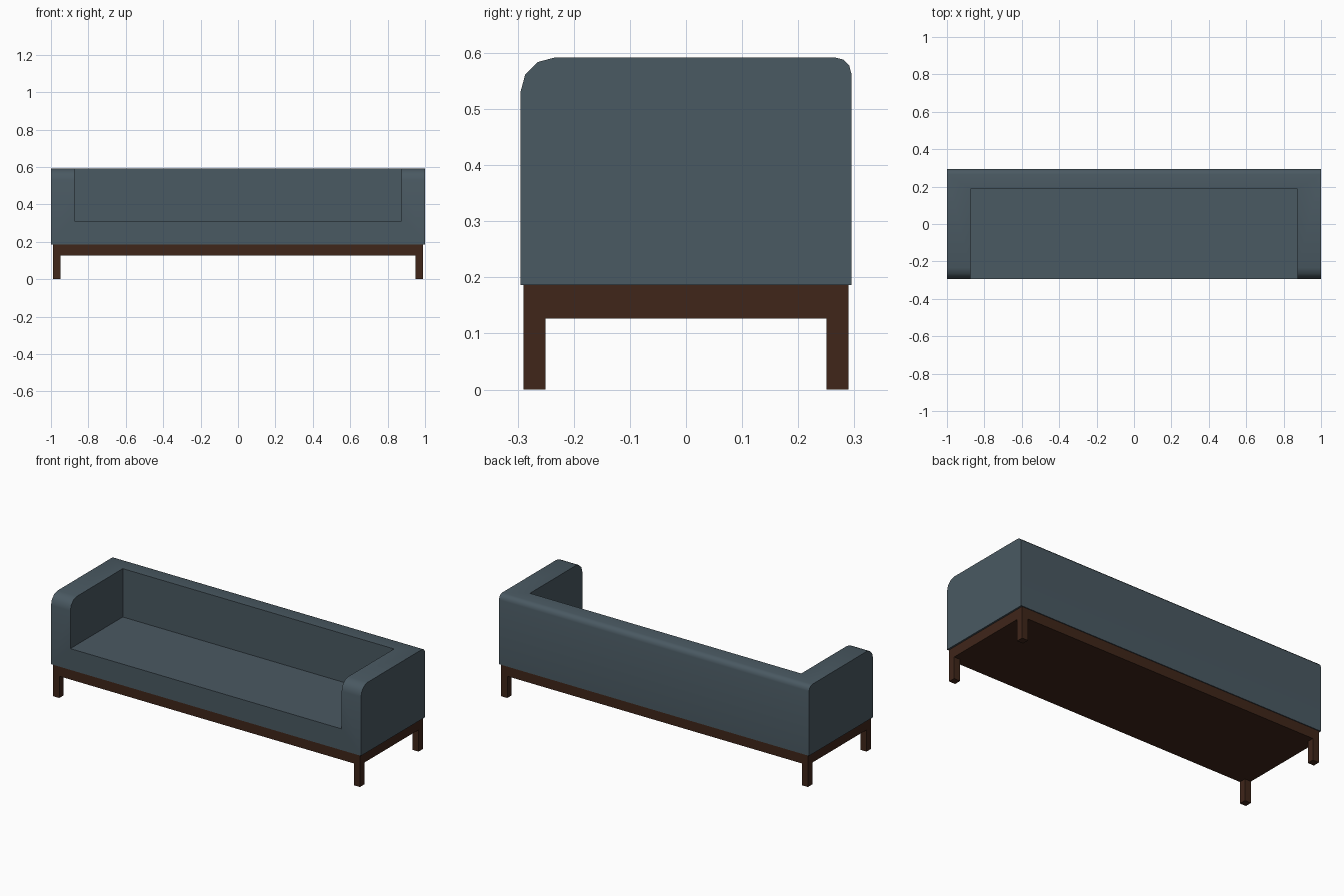
import bpy, bmesh
from math import sin, cos, pi, radians

if "Cube" in bpy.data.objects:
    bpy.data.objects.remove(bpy.data.objects["Cube"])


def material(name, rgb):
    m = bpy.data.materials.new(name)
    m.diffuse_color = (*rgb, 1)
    m.use_nodes = True
    m.node_tree.nodes["Principled BSDF"].inputs["Base Color"].default_value = m.diffuse_color
    return m


fabric = material("slate_fabric", (0.068, 0.1, 0.122))
wood = material("dark_wood", (0.05, 0.019, 0.01))


def prism(name, profile, x0, x1, mat=None):
    """Extrude a (y, z) profile along x."""
    bm = bmesh.new()
    face = bm.faces.new([bm.verts.new((x0, y, z)) for y, z in profile])
    ext = bmesh.ops.extrude_face_region(bm, geom=[face])["geom"]
    moved = [v for v in ext if isinstance(v, bmesh.types.BMVert)]
    bmesh.ops.translate(bm, vec=(x1 - x0, 0, 0), verts=moved)
    bmesh.ops.recalc_face_normals(bm, faces=bm.faces)
    mesh = bpy.data.meshes.new(name)
    bm.to_mesh(mesh)
    bm.free()
    ob = bpy.data.objects.new(name, mesh)
    bpy.context.collection.objects.link(ob)
    if mat:
        mesh.materials.append(mat)
    return ob


def box(name, x0, x1, y0, y1, z0, z1, mat=None):
    return prism(name, [(y0, z0), (y1, z0), (y1, z1), (y0, z1)], x0, x1, mat)


def arc(cy, cz, r, a0, a1, n=3):
    angles = [a0 + (a1 - a0) * i / n for i in range(n + 1)]
    return [(cy + r * cos(a), cz + r * sin(a)) for a in angles]


# Upholstered body: rounded side profile, full width
D, TOP, BASE = 0.295, 0.592, 0.186
profile = [(-D, BASE), (D, BASE)]
profile += arc(D - 0.03, TOP - 0.03, 0.03, 0, pi / 2)
profile += arc(-D + 0.062, TOP - 0.062, 0.062, pi / 2, pi)
body = prism("upholstered_body", profile, -1, 1, fabric)

# Seat recess between arms and back
cutter = box("seat_cutter", -0.875, 0.875, -1, 0.188, 0.31, 1)
cutter.hide_render = True
cut = body.modifiers.new("seat_recess", "BOOLEAN")
cut.operation = "DIFFERENCE"
cut.solver = "EXACT"
cut.object = cutter
bpy.context.view_layer.objects.active = body
body.select_set(True)
bpy.ops.object.modifier_apply(modifier=cut.name)
bpy.data.objects.remove(cutter)
bpy.ops.object.shade_smooth_by_angle(angle=radians(40))

# Wooden base
FX, FY, LEG, RAIL = 0.99, 0.29, 0.04, 0.127
box("base_frame", -FX, FX, -FY, FY, RAIL, BASE, wood)

# Square legs at the corners
for sx, side in ((-1, "left"), (1, "right")):
    for sy, end in ((-1, "front"), (1, "back")):
        xs = sorted((sx * FX, sx * (FX - LEG)))
        ys = sorted((sy * FY, sy * (FY - LEG)))
        box(f"{end}_{side}_leg", *xs, *ys, 0, RAIL, wood)
